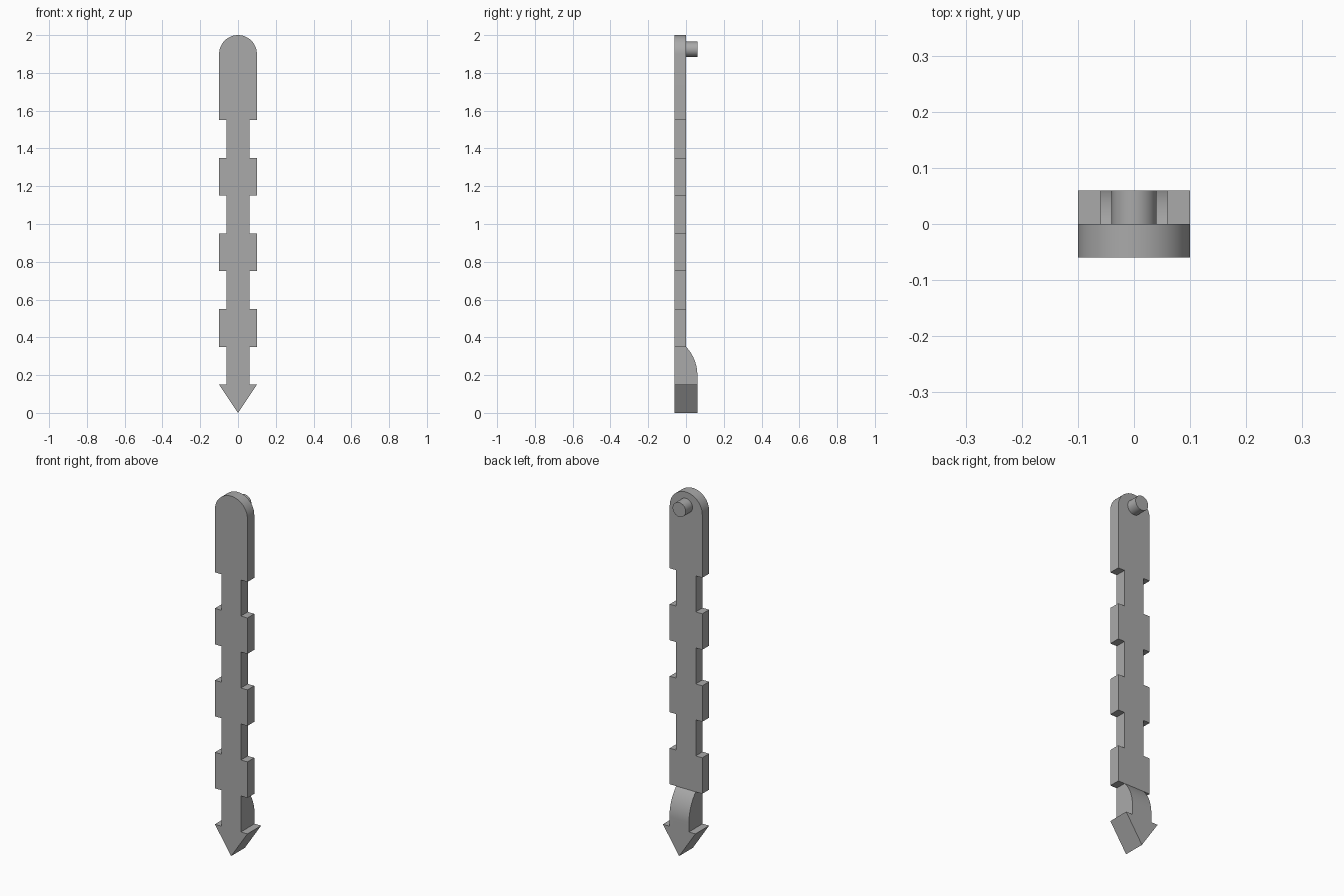
import bpy, bmesh
from math import sin, cos, pi, asin
from mathutils import Vector

if "Cube" in bpy.data.objects:
    bpy.data.objects.remove(bpy.data.objects["Cube"])

grey = bpy.data.materials.new("plain grey")
grey.use_nodes = True
grey.diffuse_color = (0.4, 0.4, 0.4, 1)
grey.node_tree.nodes["Principled BSDF"].inputs["Base Color"].default_value = (0.4, 0.4, 0.4, 1)

FRONT, BACK = -0.06, 0.06
WIDE, NARROW = 0.10, 0.06


def prism(name, points, offset):
    """Extrude a closed 3D outline along offset."""
    bm = bmesh.new()
    face = bm.faces.new([bm.verts.new(p) for p in points])
    side = bmesh.ops.extrude_face_region(bm, geom=[face])["geom"]
    moved = [v for v in side if isinstance(v, bmesh.types.BMVert)]
    bmesh.ops.translate(bm, vec=Vector(offset), verts=moved)
    bmesh.ops.recalc_face_normals(bm, faces=bm.faces)
    mesh = bpy.data.meshes.new(name)
    bm.to_mesh(mesh)
    bm.free()
    mesh.materials.append(grey)
    obj = bpy.data.objects.new(name, mesh)
    bpy.context.collection.objects.link(obj)
    return obj


def smooth(obj):
    bpy.ops.object.select_all(action="DESELECT")
    obj.select_set(True)
    bpy.context.view_layer.objects.active = obj
    bpy.ops.object.shade_smooth_by_angle(angle=pi / 6)


# Notched blade: right-hand edge climbs through the teeth, then the rounded top
right = [(WIDE, 0.35)]
for i in range(3):
    z = 0.55 + 0.4 * i
    right += [(WIDE, z), (NARROW, z), (NARROW, z + 0.2), (WIDE, z + 0.2)]
arc = [(WIDE * cos(pi * i / 40), 1.9 + WIDE * sin(pi * i / 40)) for i in range(41)]
outline = right + arc + [(-x, z) for x, z in reversed(right)]
blade = prism("notched_blade", [(x, FRONT, z) for x, z in outline], (0, -FRONT, 0))

# Neck whose back swells outward in an arc down to the point
R = 0.21
sweep = asin(0.15 / R)
sag = R * (1 - cos(sweep))
curve = [(BACK * (1 - R * (1 - cos(sweep * i / 16)) / sag), 0.2 + R * sin(sweep * i / 16))
         for i in range(17)]
profile = [(FRONT, 0.35), (FRONT, 0.15), (BACK, 0.15)] + curve
neck = prism("neck", [(-NARROW, y, z) for y, z in profile], (2 * NARROW, 0, 0))

# Arrow point
point = prism("arrow_point", [(-WIDE, FRONT, 0.15), (0, FRONT, 0), (WIDE, FRONT, 0.15)],
              (0, BACK - FRONT, 0))

# Fuse the three parts into one solid with clean flat faces
for part in (neck, point):
    mod = blade.modifiers.new("fuse", "BOOLEAN")
    mod.operation, mod.solver, mod.object = "UNION", "EXACT", part
flat = blade.modifiers.new("flatten", "DECIMATE")
flat.decimate_type, flat.angle_limit = "DISSOLVE", 0.01
graph = bpy.context.evaluated_depsgraph_get()
blade.data = bpy.data.meshes.new_from_object(blade.evaluated_get(graph))
blade.modifiers.clear()
for part in (neck, point):
    bpy.data.objects.remove(part)
smooth(blade)

# Round pin on the back of the rounded end
ring = [(0.04 * cos(pi * i / 20), -0.005, 1.925 + 0.04 * sin(pi * i / 20)) for i in range(40)]
smooth(prism("pin", ring, (0, BACK + 0.005, 0)))
